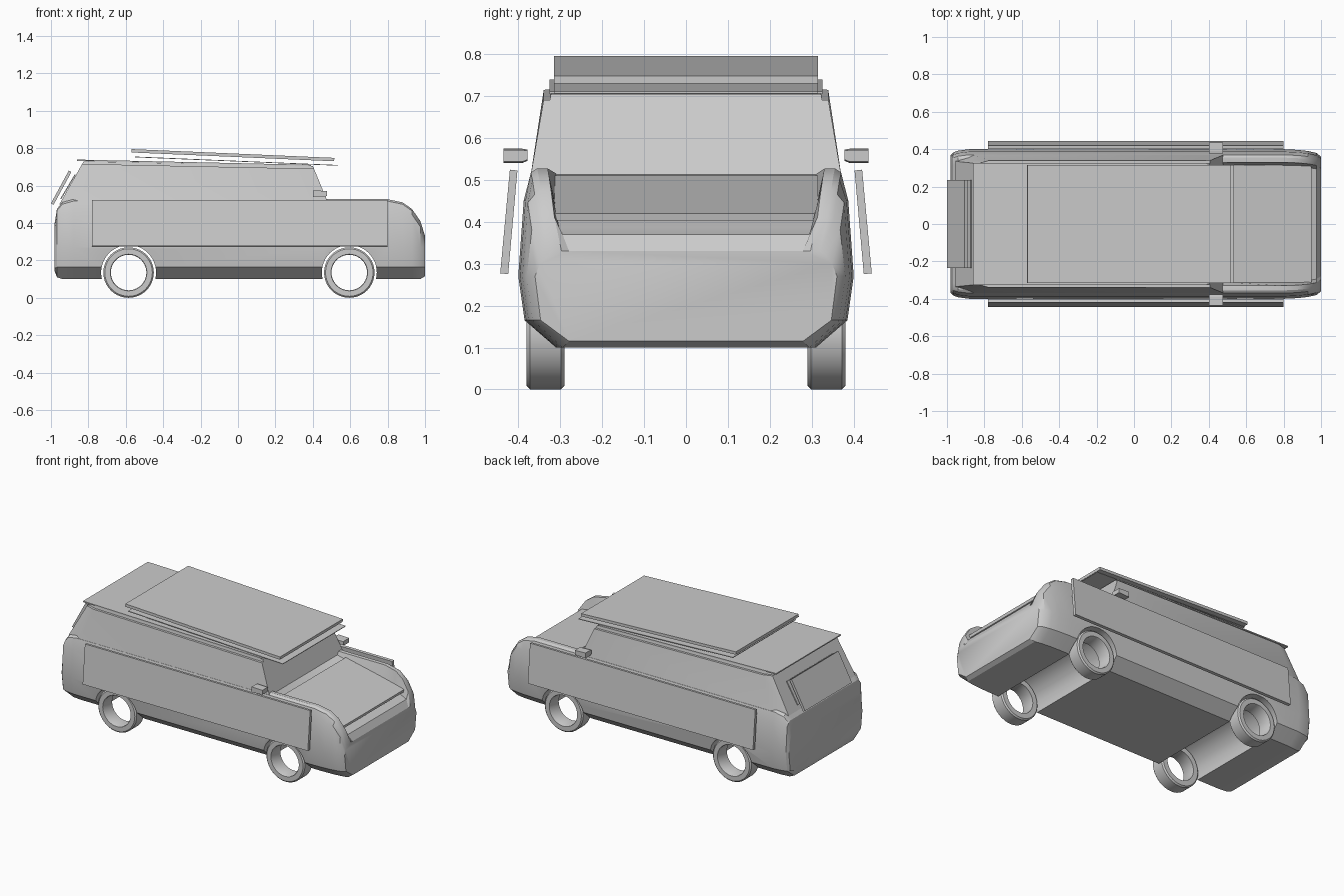
import bpy, bmesh, math
from mathutils import Vector

cube = bpy.data.objects.get("Cube")
if cube:
    bpy.data.objects.remove(cube)

grey = bpy.data.materials.new("plain_grey")
grey.use_nodes = True
COLOUR = (0.6, 0.6, 0.6, 1)
grey.diffuse_color = COLOUR
grey.node_tree.nodes["Principled BSDF"].inputs["Base Color"].default_value = COLOUR


def finish(name, bm, smooth=None):
    bmesh.ops.recalc_face_normals(bm, faces=bm.faces)
    mesh = bpy.data.meshes.new(name)
    bm.to_mesh(mesh)
    bm.free()
    ob = bpy.data.objects.new(name, mesh)
    bpy.context.collection.objects.link(ob)
    mesh.materials.append(grey)
    if smooth:
        shade(ob, smooth)
    return ob


def shade(ob, angle):
    bpy.ops.object.select_all(action='DESELECT')
    ob.select_set(True)
    bpy.context.view_layer.objects.active = ob
    bpy.ops.object.shade_smooth_by_angle(angle=math.radians(angle))


def loft(bm, rings, closed=False):
    """Skin a list of vertex loops, capped at both ends or joined in a circle."""
    loops = [[bm.verts.new(p) for p in ring] for ring in rings]
    pairs = list(zip(loops, loops[1:]))
    if closed:
        pairs.append((loops[-1], loops[0]))
    else:
        bm.faces.new(loops[0])
        bm.faces.new(loops[-1])
    for a, b in pairs:
        for i in range(len(a)):
            j = (i + 1) % len(a)
            bm.faces.new((a[i], a[j], b[j], b[i]))


def plate(name, start, end, half_width, thick):
    """Flat sheet across the car; start and end are (x, z) of its top edge."""
    bm = bmesh.new()
    a, b = Vector(start), Vector(end)
    d = (b - a).normalized()
    drop = Vector((d.y, -d.x)) * thick
    outline = (a, b, b + drop, a + drop)
    loft(bm, [[(p.x, y, p.y) for p in outline] for y in (-half_width, half_width)])
    return finish(name, bm)


# Lower body: x, width factor, underside, fender top, hood height
stations = [
    (-0.98, 0.92, 0.14, 0.40, 0.40), (-0.968, 0.955, 0.11, 0.475, 0.475),
    (-0.94, 0.98, 0.10, 0.51, 0.51), (-0.88, 1, 0.10, 0.527, 0.52),
    (0.47, 1, 0.10, 0.527, 0.515), (0.80, 1, 0.10, 0.527, 0.435),
    (0.88, 0.99, 0.10, 0.51, 0.41), (0.93, 0.975, 0.10, 0.475, 0.385),
    (0.975, 0.95, 0.10, 0.41, 0.37), (1.0, 0.90, 0.115, 0.33, 0.33)]
rings = []
for x, w, low, top, hood in stations:
    half = [(0.31, low), (0.385, 0.165), (0.40, 0.27), (0.387, min(0.45, top - 0.03)),
            (0.37, top - 0.01), (0.355, top), (0.33, top), (0.31, hood)]
    ring = [(x, y * w, z) for y, z in half]
    rings.append(ring + [(x, -y, z) for x, y, z in reversed(ring)])
bm = bmesh.new()
loft(bm, rings)
body = finish("lower_body", bm)

# Wheel tunnels run right through the body
AXLES = (-0.585, 0.595)
for ax in AXLES:
    bpy.ops.mesh.primitive_cylinder_add(vertices=48, radius=0.147, depth=1.2,
                                        location=(ax, 0, 0.135), rotation=(math.pi / 2, 0, 0))
    cutter = bpy.context.object
    cutter.hide_render = True
    mod = body.modifiers.new("wheel_tunnel", 'BOOLEAN')
    mod.operation, mod.object, mod.solver = 'DIFFERENCE', cutter, 'EXACT'
    bpy.context.view_layer.objects.active = body
    bpy.ops.object.modifier_apply(modifier=mod.name)
    bpy.data.objects.remove(cutter)
shade(body, 28)

# Cabin: tapered block with softened upper side edges
bm = bmesh.new()
low = [(-0.955, 0.335, 0.50), (-0.86, 0.372, 0.50), (0.485, 0.372, 0.50)]
high = [(-0.825, 0.322, 0.73), (-0.77, 0.337, 0.729), (0.40, 0.337, 0.705)]
loft(bm, [h + [(x, -y, z) for x, y, z in reversed(h)] for h in (low, high)])
bm.edges.ensure_lookup_table()
rim = [e for e in bm.edges if all(v.co.z > 0.7 for v in e.verts)
       and e.verts[0].co.y * e.verts[1].co.y > 0]
bmesh.ops.bevel(bm, geom=rim, offset=0.015, segments=2, affect='EDGES')
finish("cabin", bm, 28)

# Floating panels: roof, hood and tailgate
plate("roof_skin", (-0.86, 0.739), (0.39, 0.711), 0.325, 0.007)
plate("roof_panel_lower", (-0.55, 0.755), (0.535, 0.71), 0.315, 0.004)
plate("roof_panel_upper", (-0.57, 0.795), (0.515, 0.748), 0.315, 0.018)
plate("hood_panel", (0.535, 0.51), (0.95, 0.42), 0.315, 0.018)
plate("rear_window_inner", (-0.95, 0.53), (-0.873, 0.66), 0.235, 0.006)
plate("rear_window_panel", (-1.0, 0.505), (-0.905, 0.68), 0.235, 0.016)

# Sides: leaning door panels, mirrors and open-centred wheels
TYRE = [(0.095, 0.29), (0.127, 0.29), (0.135, 0.298), (0.135, 0.372), (0.127, 0.38),
        (0.098, 0.38), (0.095, 0.375)]
for side, s in (("left", 1), ("right", -1)):
    bm = bmesh.new()
    section = [(0.402, 0.522), (0.42, 0.524), (0.443, 0.277), (0.424, 0.275)]
    loft(bm, [[(x, s * y, z) for y, z in section] for x in (-0.78, 0.80)])
    finish("side_panel_" + ("back" if s > 0 else "front"), bm)

    bm = bmesh.new()
    loft(bm, [[(x, s * y, z) for x, z in ((0.40, b), (0.475, b + 0.003), (0.475, t - 0.003), (0.40, t))]
              for y, b, t in ((0.378, 0.545, 0.572), (0.39, 0.54, 0.574), (0.435, 0.54, 0.574))])
    finish("mirror_" + ("back" if s > 0 else "front"), bm)

    for ax, end in zip(AXLES, ("rear", "front")):
        bm = bmesh.new()
        angles = [math.tau * i / 40 for i in range(40)]
        loft(bm, [[(ax + r * math.cos(a), s * y, 0.135 + r * math.sin(a)) for r, y in TYRE]
                  for a in angles], closed=True)
        finish(f"{end}_wheel_{side}", bm, 35)
